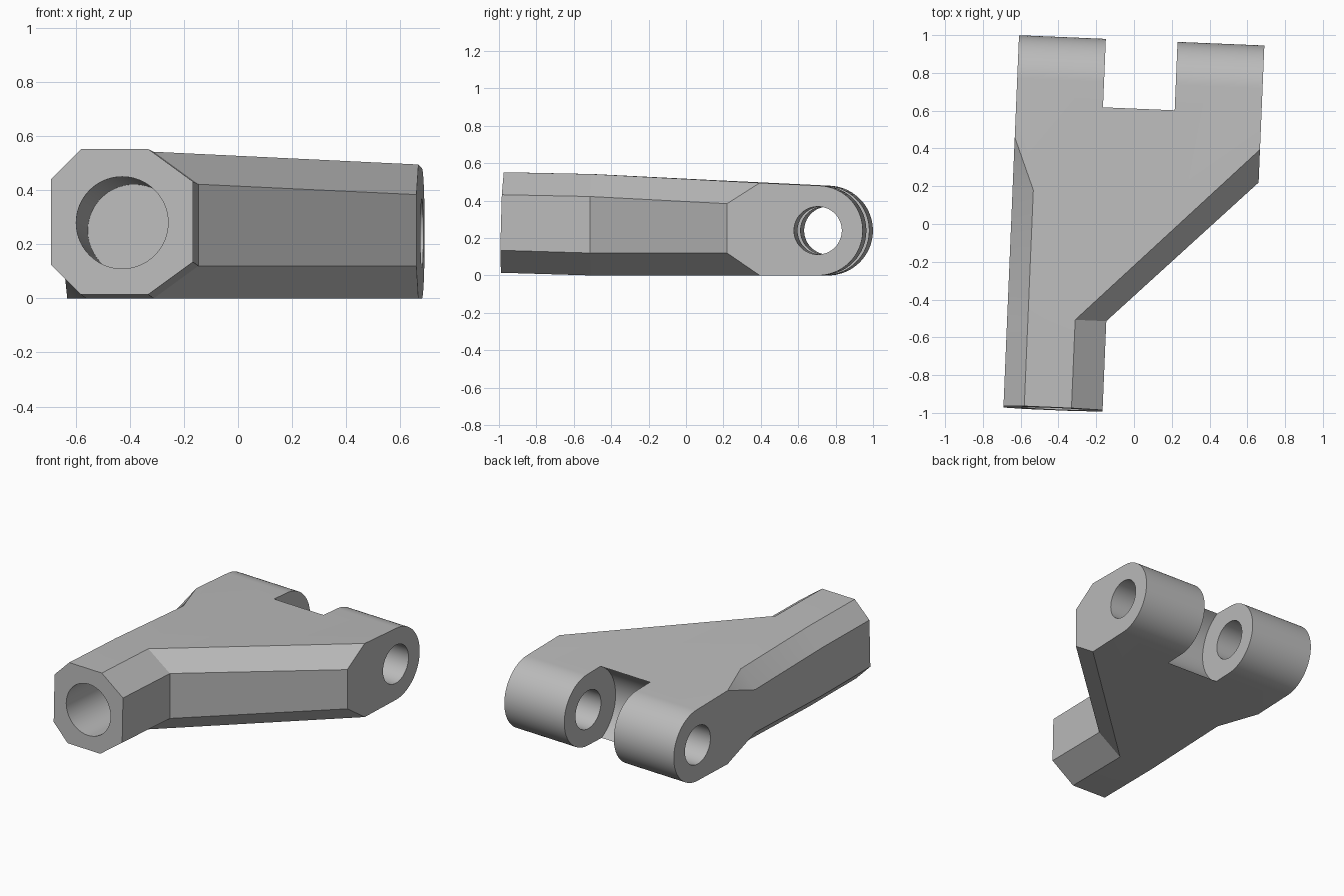
import bpy, bmesh, math
from mathutils import Matrix

cube = bpy.data.objects.get("Cube")
if cube:
    bpy.data.objects.remove(cube, do_unlink=True)

HALF_W = 0.65          # half width over the lugs
BEND = -0.52           # where the neck meets the wedge
AXIS_Y, AXIS_Z, LUG_R = 0.733, 0.24, 0.24
NECK_X, NECK_Z, NECK_TILT = -0.387, 0.28, 0.028

grey = bpy.data.materials.new("light_grey")
grey.use_nodes = True
colour = (0.5, 0.5, 0.5, 1)
grey.diffuse_color = colour
grey.node_tree.nodes["Principled BSDF"].inputs["Base Color"].default_value = colour


def top_z(y):
    return 0.542 - (0.05 if y > BEND else 0.02) * (y - BEND)


def bottom_z(y):
    return max(0, -0.03 * (y - BEND))


def make_object(name, bm):
    bmesh.ops.recalc_face_normals(bm, faces=bm.faces)
    mesh = bpy.data.meshes.new(name)
    bm.to_mesh(mesh)
    bm.free()
    mesh.materials.append(grey)
    obj = bpy.data.objects.new(name, mesh)
    bpy.context.collection.objects.link(obj)
    return obj


def cylinder(name, radius, length, matrix):
    bm = bmesh.new()
    bmesh.ops.create_cone(bm, cap_ends=True, segments=96, radius1=radius,
                          radius2=radius, depth=length, matrix=matrix)
    obj = make_object(name, bm)
    obj.hide_render = True
    return obj


# Plan outlines: rim is the inner edge of the chamfer, side the outer edge
rim = {"a": (-0.54, -1), "b": (-0.29, -1), "c": (-0.29, BEND), "d": (HALF_W, 0.422),
       "e": (-HALF_W, 0.433), "f": (-0.54, 0.157), "g": (-0.54, BEND)}
side = {"A": (-HALF_W, -1), "B": (-0.125, -1), "C": (-0.125, BEND),
        "D": (HALF_W, 0.247), "F": (-HALF_W, 0.157), "G": (-HALF_W, BEND)}

bm = bmesh.new()
verts = {}
for table, right_drop, left_drop in ((rim, 0, 0), (side, 0.12, 0.11)):
    for key, (x, y) in table.items():
        drop = left_drop if x < -0.3 else right_drop
        for sign, z in (("+", top_z(y) - drop), ("-", bottom_z(y) + drop)):
            # the front face leans back a little
            yy = -1.003 + NECK_TILT * z if y == -1 else y
            verts[key + sign] = bm.verts.new((x, yy, z))


def face(names):
    bm.faces.new([verts[n] for n in names.split()])


# Rounded rear end, tangent to top and bottom
steps = 48
arcs = {}
for end, x in (("right", HALF_W), ("left", -HALF_W)):
    arcs[end] = []
    for i in range(steps + 1):
        t = math.radians(87.2 - 177.2 * i / steps)
        arcs[end].append(bm.verts.new((x, AXIS_Y + LUG_R * math.cos(t),
                                       AXIS_Z + LUG_R * math.sin(t))))
R, L = arcs["right"], arcs["left"]
for i in range(steps):
    bm.faces.new((R[i], R[i + 1], L[i + 1], L[i]))

# Top and bottom with their chamfers
for s, k in (("+", 0), ("-", -1)):
    for names in ("a b c g", "b B C c", "c C D d", "A a g G", "G g f F", "F f e"):
        face(" ".join(n + s for n in names.split()))
    bm.faces.new([verts[n + s] for n in "gcd"] + [R[k], L[k]]
                 + [verts[n + s] for n in "ef"])

# Upright sides, lug sides and the front face
for p, q in ("BC", "CD", "AG", "GF"):
    face(f"{p}+ {q}+ {q}- {p}-")
bm.faces.new([verts["D+"], verts["d+"]] + R + [verts["d-"], verts["D-"]])
bm.faces.new([verts["F+"], verts["e+"]] + L + [verts["e-"], verts["F-"]])
face("a+ b+ B+ B- b- a- A- A+")
body = make_object("forked_arm", bm)

# Cutters: round-bottomed fork slot, cross hole and deep blind neck hole
across = Matrix.Translation((0, AXIS_Y, AXIS_Z)) @ Matrix.Rotation(math.pi / 2, 4, "Y")
depth = 1.03
along = (Matrix.Translation((NECK_X, -1, NECK_Z))
         @ Matrix.Rotation(math.pi / 2 - NECK_TILT, 4, "X"))
# the neck cutter is centred on the mouth, so half its length is the depth
cutters = [cylinder("slot_cutter", 0.275, 0.38, across),
           cylinder("pin_hole_cutter", 0.128, 3, across),
           cylinder("neck_hole_cutter", 0.17, 2 * depth,
                    Matrix.Translation((NECK_X, -1, NECK_Z))
                    @ Matrix.Rotation(math.pi / 2 - NECK_TILT, 4, "X"))]

bpy.ops.object.select_all(action="DESELECT")
bpy.context.view_layer.objects.active = body
body.select_set(True)
for cutter in cutters:
    mod = body.modifiers.new(cutter.name, "BOOLEAN")
    mod.operation = "DIFFERENCE"
    mod.solver = "EXACT"
    mod.object = cutter
    bpy.ops.object.modifier_apply(modifier=mod.name)
    bpy.data.objects.remove(cutter, do_unlink=True)

# Turn the arm slightly and smooth the round surfaces
body.data.transform(Matrix.Rotation(math.radians(-2.4), 4, "Z"))
bpy.ops.object.shade_smooth_by_angle(angle=math.radians(20))
